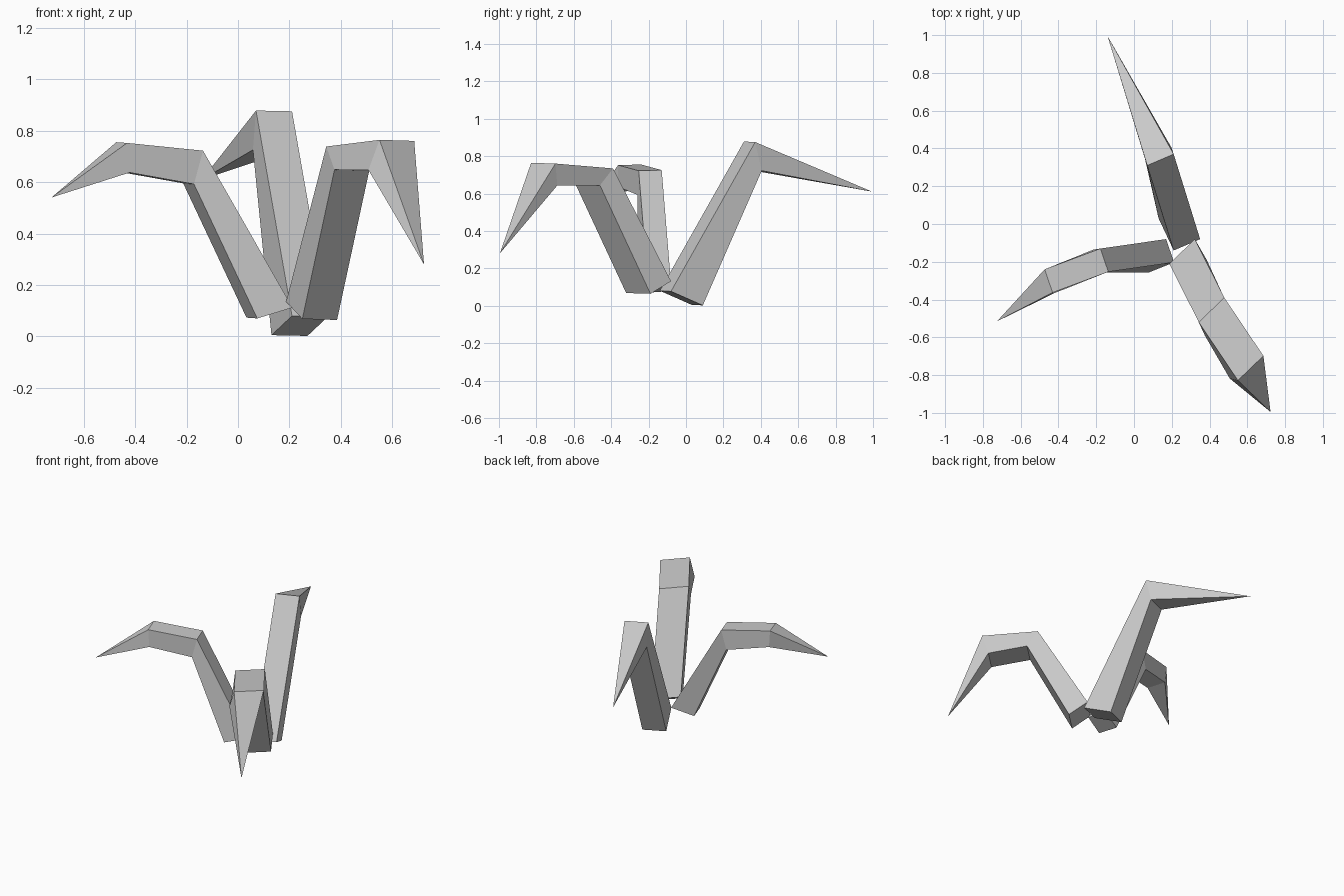
import bpy, bmesh
from mathutils import Vector

if "Cube" in bpy.data.objects:
    bpy.data.objects.remove(bpy.data.objects["Cube"])


def leaf(name, sections, width, tip):
    """Bent blade: each section is an (upper, lower) edge point, swept across by width, ending in a point."""
    bm = bmesh.new()
    w = Vector(width)
    rings = []
    for upper, lower in sections:
        u, l = Vector(upper), Vector(lower)
        rings.append([bm.verts.new(p) for p in (u, u + w, l + w, l)])
    bm.faces.new(rings[0])
    for a, b in zip(rings, rings[1:]):
        for i in range(4):
            j = (i + 1) % 4
            bm.faces.new((a[i], a[j], b[j], b[i]))
    end = bm.verts.new(tip)
    last = rings[-1]
    for i in range(4):
        bm.faces.new((last[i], last[(i + 1) % 4], end))
    bmesh.ops.recalc_face_normals(bm, faces=bm.faces)
    mesh = bpy.data.meshes.new(name)
    bm.to_mesh(mesh)
    bm.free()
    obj = bpy.data.objects.new(name, mesh)
    bpy.context.collection.objects.link(obj)
    return obj


# Tall leaf pointing back, one bend
leaf("back_leaf", [
    ((0.21, -0.14, 0.08), (0.13, 0.03, 0.005)),
    ((0.07, 0.31, 0.878), (0.058, 0.345, 0.725)),
], (0.14, 0.06, -0.003), (-0.14, 0.995, 0.61))

# Leaf pointing left, two bends
leaf("left_leaf", [
    ((0.17, -0.08, 0.115), (0.033, -0.135, 0.073)),
    ((-0.178, -0.13, 0.725), (-0.213, -0.135, 0.595)),
    ((-0.473, -0.24, 0.755), (-0.463, -0.243, 0.64)),
], (0.042, -0.123, -0.003), (-0.725, -0.515, 0.54))

# Leaf pointing front right, two bends
leaf("front_leaf", [
    ((0.187, -0.21, 0.135), (0.25, -0.32, 0.068)),
    ((0.343, -0.52, 0.738), (0.375, -0.59, 0.648)),
    ((0.55, -0.828, 0.764), (0.507, -0.818, 0.647)),
], (0.135, 0.13, -0.004), (0.723, -0.995, 0.28))
